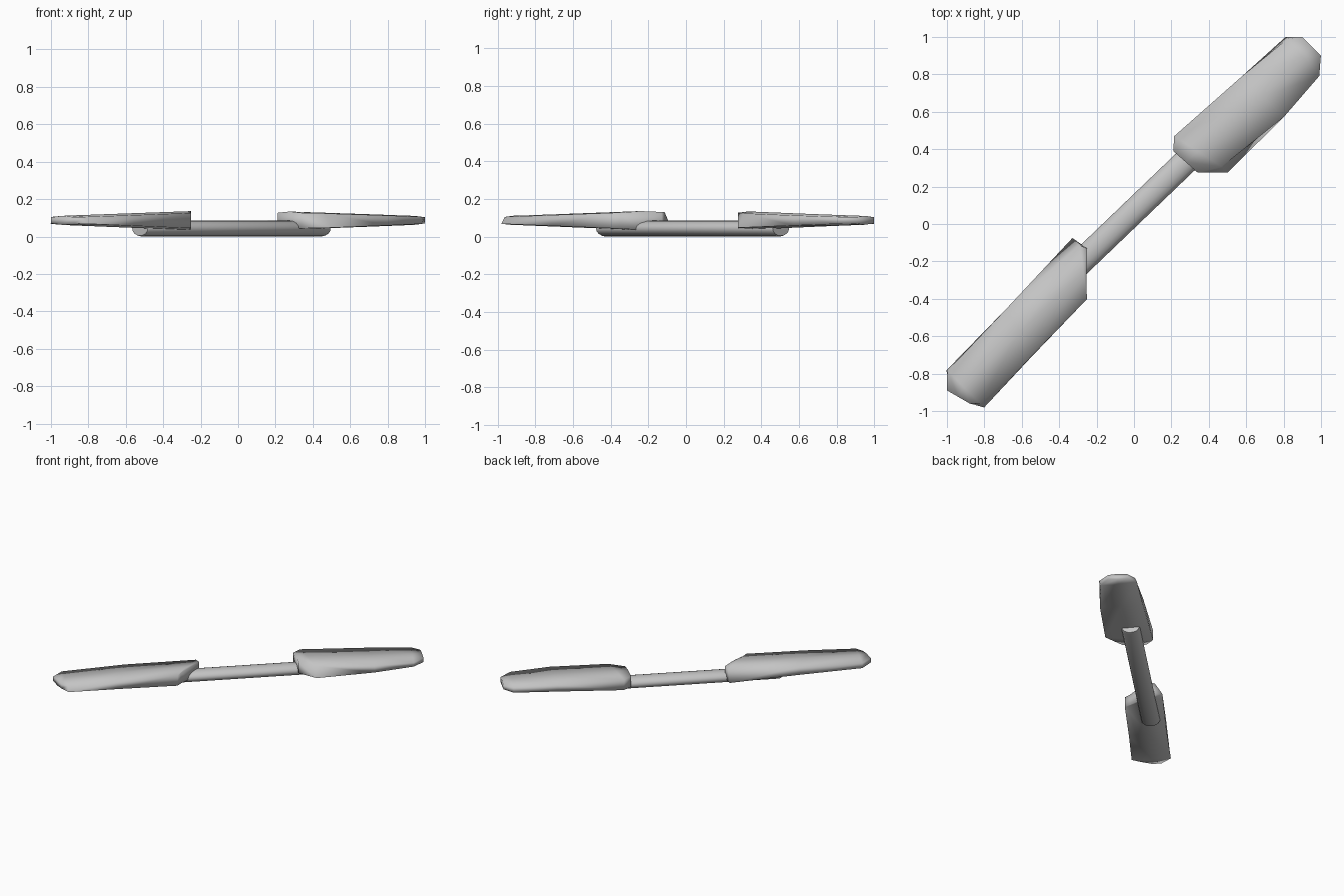
import bpy, bmesh, math
from mathutils import Vector

cube = bpy.data.objects.get("Cube")
if cube:
    bpy.data.objects.remove(cube)

grey = bpy.data.materials.new("satin grey")
grey.use_nodes = True
colour = (0.55, 0.55, 0.55, 1)
grey.diffuse_color = colour
grey.node_tree.nodes["Principled BSDF"].inputs["Base Color"].default_value = colour

# the rotor lies on the plan diagonal: "along" follows it, "across" is square to it
ALONG = Vector((1, 1, 0)).normalized()
ACROSS = Vector((1, -1, 0)).normalized()


def loft(name, rings, angle):
    """Skin closed rings of points, cap both ends and shade smooth."""
    bm = bmesh.new()
    loops = [[bm.verts.new(p) for p in ring] for ring in rings]
    for a, b in zip(loops, loops[1:]):
        for i in range(len(a)):
            j = (i + 1) % len(a)
            bm.faces.new((a[i], a[j], b[j], b[i]))
    bm.faces.new(loops[0])
    bm.faces.new(loops[-1])
    bmesh.ops.recalc_face_normals(bm, faces=bm.faces)
    mesh = bpy.data.meshes.new(name)
    bm.to_mesh(mesh)
    bm.free()
    mesh.materials.append(grey)
    obj = bpy.data.objects.new(name, mesh)
    bpy.context.collection.objects.link(obj)
    bpy.ops.object.select_all(action='DESELECT')
    obj.select_set(True)
    bpy.context.view_layer.objects.active = obj
    bpy.ops.object.shade_smooth_by_angle(angle=math.radians(angle))


def blade(name, side, stations):
    """Tapering, slightly twisted blade; side is +1 or -1 along the diagonal."""
    rings = []
    for far_u, near_u, far_low, far_top, near_top, near_low in stations:
        mid_u = (far_u + near_u) / 2
        mid_v = (far_top + near_top) / 2

        def point(u, v, upper, drop):
            t = (u - 0.3) / 1.04
            z = 0.137 - 0.027 * t - drop if upper else 0.033 + 0.03 * t + drop
            return ALONG * u * side + ACROSS * v + Vector((0, 0, z))

        rim = 0.007
        rings.append([point(far_u, far_low, False, rim), point(far_u, far_top, True, rim),
                      point(mid_u, mid_v, True, 0), point(near_u, near_top, True, rim),
                      point(near_u, near_low, False, rim), point(mid_u, mid_v, False, 0)])
    loft(name, rings, 95)


# blades: far u, near u, then far low, far top, near top, near low offsets
blade("left_blade", 1, [
    (0.424, 0.435, -0.127, -0.127, 0.046, 0.046),
    (0.484, 0.548, -0.18, -0.18, 0.115, 0.159),
    (0.97, 0.97, -0.15, -0.15, 0.162, 0.162),
    (1.28, 1.26, -0.134, -0.12, 0.141, 0.13),
    (1.343, 1.343, -0.07, -0.07, 0.07, 0.07)])
blade("right_blade", -1, [
    (0.27, 0.43, -0.09, -0.085, 0.07, 0.07),
    (0.286, 0.46, -0.18, -0.125, 0.106, 0.106),
    (0.8, 0.9, -0.162, -0.162, 0.113, 0.115),
    (1.26, 1.26, -0.156, -0.15, 0.1, 0.127),
    (1.336, 1.3, -0.078, -0.078, 0.057, 0.057)])

# flattened round bar carrying both blades
start, end = Vector((-0.524, -0.434, 0.0425)), Vector((0.454, 0.504, 0.0425))
axis = (end - start).normalized()
sideways = axis.cross(Vector((0, 0, 1)))
rings = []
for centre, scale in ((start, 0.9), (start + axis * 0.015, 1),
                      (end - axis * 0.015, 1), (end, 0.9)):
    ring = []
    for i in range(16):
        a = math.tau * i / 16
        ring.append(centre + sideways * 0.067 * scale * math.cos(a)
                    + Vector((0, 0, 0.0425 * scale * math.sin(a))))
    rings.append(ring)
loft("hub_bar", rings, 50)
